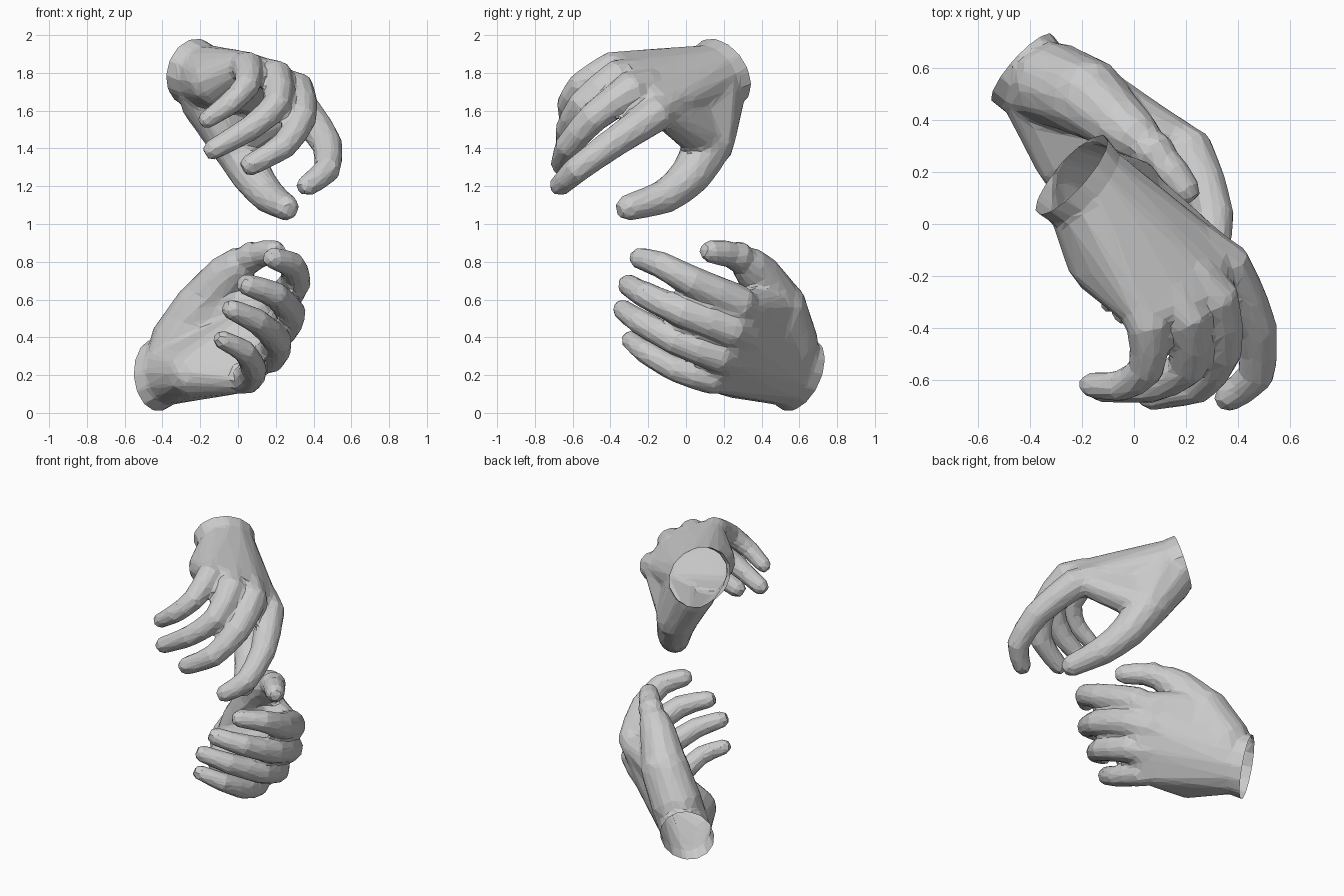
import bpy, bmesh, math
from mathutils import Vector as V, Matrix

if "Cube" in bpy.data.objects:
    bpy.data.objects.remove(bpy.data.objects["Cube"])


def add_loft(bm, rings):
    """Closed loft through equally sized rings of points."""
    loops = [[bm.verts.new(p) for p in r] for r in rings]
    n = len(loops[0])
    faces = [bm.faces.new(loops[0]), bm.faces.new(loops[-1])]
    for a, b in zip(loops, loops[1:]):
        for i in range(n):
            j = (i + 1) % n
            faces.append(bm.faces.new((a[i], a[j], b[j], b[i])))
    bmesh.ops.recalc_face_normals(bm, faces=faces)


def add_hull(bm, balls, extra=()):
    """Convex hull around balls (centre, radius) and extra points."""
    tmp = bmesh.new()
    for c, r in balls:
        bmesh.ops.create_icosphere(tmp, subdivisions=2, radius=r, matrix=Matrix.Translation(c))
    pts = [v.co.copy() for v in tmp.verts] + list(extra)
    tmp.free()
    hull = bmesh.new()
    for p in pts:
        hull.verts.new(p)
    res = bmesh.ops.convex_hull(hull, input=hull.verts)
    junk = [g for g in res["geom_interior"] + res["geom_unused"] if isinstance(g, bmesh.types.BMVert)]
    bmesh.ops.delete(hull, geom=list(set(junk)), context='VERTS')
    bmesh.ops.recalc_face_normals(hull, faces=hull.faces)
    me = bpy.data.meshes.new("tmp")
    hull.to_mesh(me)
    hull.free()
    bm.from_mesh(me)
    bpy.data.meshes.remove(me)


def ring(c, axis, side, w, t, n):
    """Ellipse around c, square to axis, w along side and t across it."""
    axis = axis.normalized()
    u = (side - axis * side.dot(axis)).normalized()
    v = axis.cross(u)
    return [c + u * w * math.cos(k) + v * t * math.sin(k)
            for k in (2 * math.pi * (i + .5) / n for i in range(n))]


def add_digit(bm, pts, radii, side, n=10):
    """Tube through the joints, with extra rings between and a round tip."""
    P, R = [], []
    for i in range(len(pts) - 1):
        P += [pts[i], pts[i].lerp(pts[i + 1], .5)]
        R += [radii[i], (radii[i] + radii[i + 1]) * .49]
    P.append(pts[-1])
    R.append(radii[-1])
    P = [P[0]] + [P[i] * .7 + (P[i - 1] + P[i + 1]) * .15 for i in range(1, len(P) - 1)] + [P[-1]]
    end = (P[-1] - P[-2]).normalized()
    P.append(P[-1] + end * R[-1] * .7)
    R.append(R[-1] * .6)
    add_loft(bm, [ring(p, P[min(i + 1, len(P) - 1)] - P[max(i - 1, 0)], side, R[i], R[i], n)
                  for i, p in enumerate(P)])


def hand(name, wrist, wrist_axis, wrist_size, fingers, thumb, heel):
    bm = bmesh.new()
    wrist, wrist_axis = V(wrist), V(wrist_axis).normalized()
    F = [[V(p) for p in f] for f in fingers]           # index .. little
    T = [(V(p[:3]), p[3]) for p in thumb]
    side = F[0][0] - F[3][0]
    knuckle = sum((f[0] for f in F), V()) / 4
    w, t = wrist_size
    neck = ring(wrist + wrist_axis * .08, wrist_axis, side, w * .92, t * .95, 14)
    # wrist stub, a little too long so that it can be cut open
    add_loft(bm, [ring(wrist - wrist_axis * .06, wrist_axis, side, w * 1.05, t * 1.03, 14), neck,
                  ring(wrist.lerp(knuckle, .45), knuckle - wrist, side, w * .8, t * .7, 14)])
    # palm: wrist to knuckles, with the heel of the hand
    add_hull(bm, [(f[0].lerp(wrist, .08), .078) for f in F] + [heel], neck)
    # ball of the thumb, then the thinner web up to the index knuckle
    add_hull(bm, T[:2] + [(F[0][0].lerp(wrist, .55), .10)], neck)
    add_hull(bm, [(T[1][0], T[1][1] * .88), (F[0][0].lerp(wrist, .05), .082),
                  (F[0][0].lerp(wrist, .5), .09), (F[1][0].lerp(wrist, .4), .08)])
    # fingers and thumb
    for f, s in zip(F, (1.12, 1.12, 1.06, .96)):
        add_digit(bm, [f[0].lerp(wrist, .3)] + f,
                  [.08 * s, .09 * s, .074 * s, .065 * s, .053 * s], side)
    add_digit(bm, [p for p, r in T], [r for p, r in T], knuckle - wrist, 12)
    me = bpy.data.meshes.new(name)
    bm.to_mesh(me)
    bm.free()
    ob = bpy.data.objects.new(name, me)
    bpy.context.collection.objects.link(ob)
    # fuse to one skin, soften the joins, then reduce to low-poly facets
    m = ob.modifiers.new("fuse", 'REMESH')
    m.mode, m.voxel_size = 'VOXEL', .014
    m = ob.modifiers.new("soften", 'SMOOTH')
    m.factor, m.iterations = .5, 8
    m = ob.modifiers.new("facets", 'DECIMATE')
    m.ratio = .05
    bpy.context.view_layer.objects.active = ob
    for mod in [x.name for x in ob.modifiers]:
        bpy.ops.object.modifier_apply(modifier=mod)
    # open wrist
    bm = bmesh.new()
    bm.from_mesh(ob.data)
    bmesh.ops.bisect_plane(bm, geom=bm.verts[:] + bm.edges[:] + bm.faces[:], plane_co=wrist,
                           plane_no=-wrist_axis, clear_outer=True)
    for f in bm.faces:
        f.smooth = False
    bm.to_mesh(ob.data)
    bm.free()
    return ob


# upper hand, palm down, thumb hanging below
hand("upper_hand", (-.24, .19, 1.805), (.62, -.6, -.28), (.21, .18),
     [[(.36, -.15, 1.59), (.48, -.40, 1.42), (.48, -.59, 1.28), (.36, -.67, 1.20)],
      [(.32, -.28, 1.72), (.345, -.50, 1.56), (.25, -.63, 1.41), (.06, -.66, 1.31)],
      [(.21, -.36, 1.79), (.22, -.56, 1.63), (.06, -.63, 1.50), (-.14, -.63, 1.39)],
      [(.06, -.39, 1.84), (.055, -.57, 1.73), (-.05, -.63, 1.63), (-.17, -.62, 1.55)]],
     [(-.16, .16, 1.66, .15), (-.015, .125, 1.43, .135), (.075, .025, 1.25, .11),
      (.165, -.11, 1.14, .092), (.26, -.315, 1.085, .07)],
     (V((-.13, -.14, 1.75)), .13))

# lower hand, on its edge, thumb on top
hand("lower_hand", (-.43, .60, .20), (.62, -.62, .22), (.21, .165),
     [[(.22, .29, .58), (.315, .02, .70), (.29, -.14, .79), (.18, -.25, .82)],
      [(.23, .25, .44), (.29, -.02, .53), (.20, -.23, .63), (.04, -.31, .68)],
      [(.18, .18, .30), (.22, -.06, .38), (.10, -.26, .49), (-.04, -.34, .55)],
      [(.06, .13, .18), (.09, -.06, .23), (.04, -.23, .33), (-.09, -.30, .39)]],
     [(-.31, .54, .36, .165), (-.18, .49, .56, .155), (-.05, .38, .74, .118),
      (.08, .28, .835, .085), (.20, .125, .855, .062)],
     (V((-.25, .24, .21)), .13))
